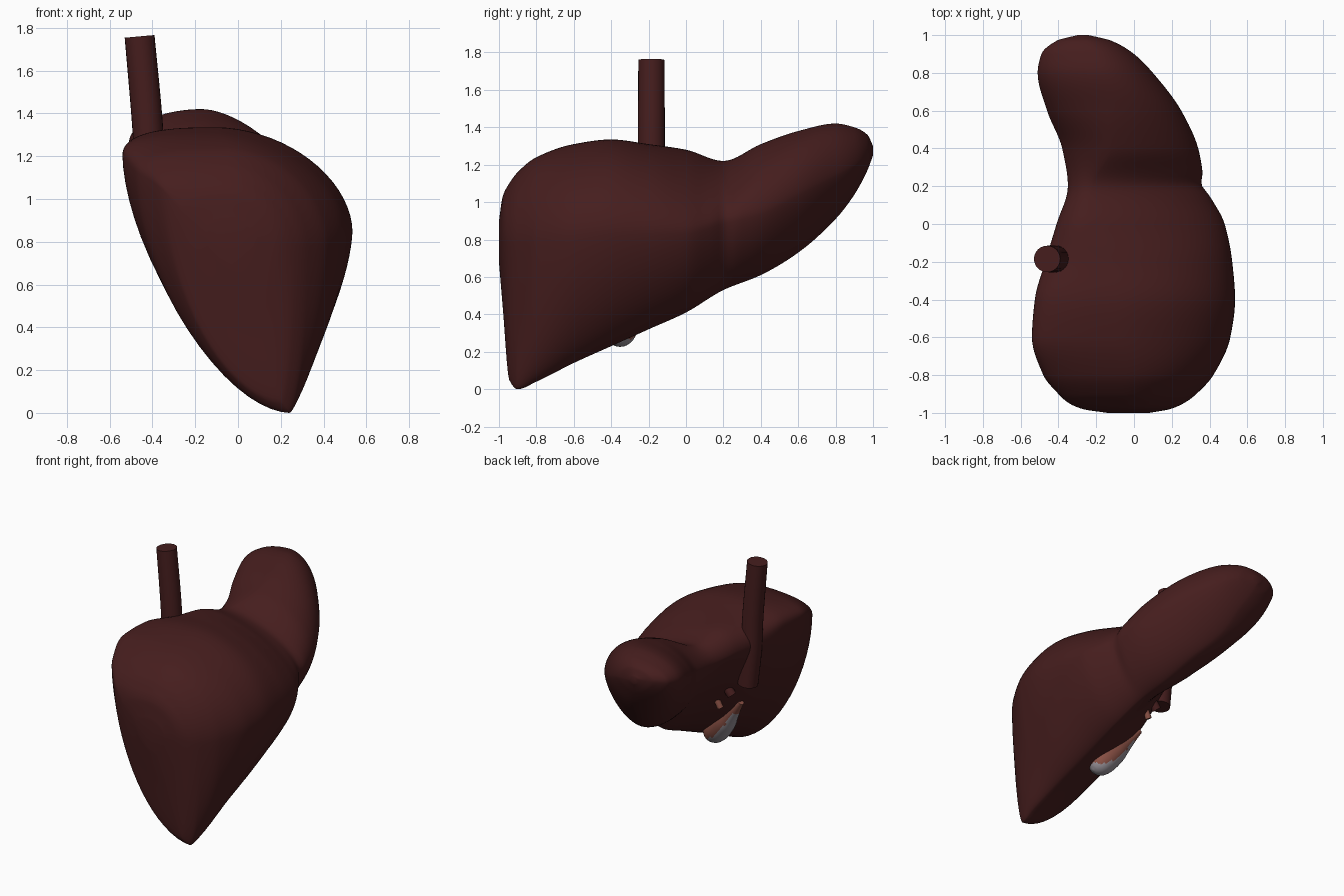
import bpy, bmesh, math
from mathutils import Vector

if "Cube" in bpy.data.objects:
    bpy.data.objects.remove(bpy.data.objects["Cube"])


def material(name, rgb):
    m = bpy.data.materials.new(name)
    m.diffuse_color = (*rgb, 1)
    m.use_nodes = True
    m.node_tree.nodes["Principled BSDF"].inputs["Base Color"].default_value = m.diffuse_color
    return m


LIVER = material("liver red brown", (0.060, 0.0125, 0.0125))
SALMON = material("bile duct salmon", (0.25, 0.08, 0.058))
GREY = material("gallbladder grey", (0.31, 0.28, 0.31))


def skin(name, rings, mats, rule=None):
    """Join rings of points into a closed, smooth-shaded tube."""
    bm = bmesh.new()
    loops = [[bm.verts.new(p) for p in r] for r in rings]
    n = len(loops[0])
    for a, b in zip(loops, loops[1:]):
        for i in range(n):
            bm.faces.new((a[i], a[(i + 1) % n], b[(i + 1) % n], b[i]))
    bm.faces.new(loops[0])
    bm.faces.new(loops[-1])
    bmesh.ops.recalc_face_normals(bm, faces=bm.faces)
    bm.normal_update()
    if rule:
        for f in bm.faces:
            f.material_index = rule(f)
    me = bpy.data.meshes.new(name)
    bm.to_mesh(me)
    bm.free()
    for m in mats:
        me.materials.append(m)
    ob = bpy.data.objects.new(name, me)
    bpy.context.collection.objects.link(ob)
    bpy.ops.object.select_all(action='DESELECT')
    ob.select_set(True)
    bpy.context.view_layer.objects.active = ob
    bpy.ops.object.shade_smooth_by_angle(angle=math.radians(60))
    return ob


def interpolate(rows, steps):
    """Smooth curve through table rows; first column is the parameter."""
    def slope(i, c):
        if i == 0 or i == len(rows) - 1:
            j = min(i, len(rows) - 2)
            return (rows[j + 1][c] - rows[j][c]) / (rows[j + 1][0] - rows[j][0])
        s = [(rows[k + 1][c] - rows[k][c]) / (rows[k + 1][0] - rows[k][0]) for k in (i - 1, i)]
        return 2 * s[0] * s[1] / (s[0] + s[1]) if s[0] * s[1] > 0 else 0
    out = []
    for i in range(len(rows) - 1):
        a, b = rows[i], rows[i + 1]
        h = b[0] - a[0]
        for k in range(steps):
            t = k / steps
            row = [a[0] + h * t]
            for c in range(1, len(a)):
                row.append(a[c] * (2*t**3 - 3*t*t + 1) + b[c] * (3*t*t - 2*t**3)
                           + h * slope(i, c) * (t**3 - 2*t*t + t)
                           + h * slope(i + 1, c) * (t**3 - t*t))
            out.append(row)
    out.append(list(rows[-1]))
    return out


def bump(y, centre, width):
    return math.exp(-((y - centre) / width) ** 2)


# Liver: y, back x, its z, front x, its z, top x, top z, bottom x, bottom z
STATIONS = [
    (-1.0, -.14, .83, .08, .80, -.03, .90, .00, .68),
    (-.98, -.27, .95, .19, .80, -.05, 1.03, .08, .44),
    (-.945, -.35, 1.04, .27, .78, -.05, 1.10, .20, .05),
    (-.90, -.40, 1.08, .33, .78, -.05, 1.16, .24, .00),
    (-.80, -.48, 1.13, .42, .80, -.05, 1.24, .24, .04),
    (-.60, -.54, 1.20, .51, .83, -.10, 1.31, .22, .14),
    (-.40, -.525, 1.20, .535, .85, -.10, 1.335, .20, .23),
    (-.20, -.47, 1.15, .52, .85, -.15, 1.31, .18, .32),
    (.00, -.41, 1.13, .48, .85, -.24, 1.28, .16, .41),
    (.20, -.35, 1.10, .38, .90, -.22, 1.22, .11, .53),
    (.40, -.38, 1.14, .34, .95, -.12, 1.31, .06, .61),
    (.60, -.46, 1.20, .25, 1.05, -.12, 1.38, -.01, .73),
    (.80, -.51, 1.26, .10, 1.15, -.17, 1.42, -.14, .91),
    (.90, -.49, 1.28, .00, 1.20, -.20, 1.40, -.18, 1.04),
    (.97, -.41, 1.29, -.12, 1.25, -.25, 1.36, -.24, 1.17),
    (1.0, -.30, 1.29, -.24, 1.27, -.27, 1.30, -.27, 1.25),
]


def liver_ring(row, n=18):
    y, xl, zl, xr, zr, xt, zt, xb, zb = row
    xr -= 0.02 * bump(y, .21, .04)          # groove between the lobes
    tip = bump(y, -.88, .15)
    hollow = 1.65 - .4 * bump(y, .05, .27) + .1 * tip  # flatter underside at the hilum
    shoulder = 2 - .5 * bump(y, .4, .2) + .9 * bump(y, -.55, .4)
    dome = 1.85 - .2 * bump(y, .12, .2)
    border = 1.6 + .2 * tip
    # each quarter runs from a side point to a top or bottom point
    quarters = [((xl, zl), (xt, zt), shoulder, False), ((xr, zr), (xt, zt), dome, True),
                ((xr, zr), (xb, zb), border, False), ((xl, zl), (xb, zb), hollow, True)]
    pts = []
    for (sx, sz), (ex, ez), p, back in quarters:
        for k in range(n):
            a = math.pi / 2 * (1 - k / n if back else k / n)
            u = max(0, math.cos(a)) ** (2 / p)
            w = max(0, math.sin(a)) ** (2 / p)
            pts.append((ex + (sx - ex) * u, y, sz + (ez - sz) * w))
    return pts


skin("liver", [liver_ring(r) for r in interpolate(STATIONS, 8)], [LIVER])


def tube(name, rows, mats, steps=6, sides=24, rule=None):
    """rows: t, x, y, z, radius"""
    path = interpolate(rows, steps)
    rings = []
    for i, r in enumerate(path):
        a, b = path[max(i - 1, 0)], path[min(i + 1, len(path) - 1)]
        d = (Vector(b[1:4]) - Vector(a[1:4])).normalized()
        s = d.cross(Vector((0, 1, 0))).normalized()
        q = d.cross(s)
        rings.append([Vector(r[1:4]) + r[4] * (s * math.cos(v) + q * math.sin(v))
                      for v in (2 * math.pi * k / sides for k in range(sides))])
    return skin(name, rings, mats, rule)


# Large vein running up the back of the liver
tube("vena_cava", [(0, -.385, -.18, .83, .07), (.3, -.41, -.185, 1.10, .072),
                   (.5, -.42, -.185, 1.30, .072), (1, -.46, -.185, 1.76, .07)], [LIVER])

# Gallbladder: pear shape, grey on the hanging side, salmon neck and top
A, N = Vector((.06, -.37, .245)), Vector((-.27, -.265, .63))
PEAR = [(0, .004), (.02, .035), (.07, .066), (.14, .083), (.26, .092), (.45, .085),
        (.65, .06), (.85, .035), (1, .02)]
HANG = Vector((-.3, -.45, -.8)).normalized()
tube("gallbladder", [(t, *A.lerp(N, t), r) for t, r in PEAR], [SALMON, GREY], 4, 32,
     lambda f: int(f.normal.dot(HANG) > -.1 and f.calc_center_median().z < .53))

# Duct and vessel stubs at the hilum
tube("bile_duct", [(0, -.13, -.09, .80, .022), (1, -.215, -.10, .635, .022)], [SALMON])
tube("portal_vein", [(0, -.17, -.11, .90, .033), (1, -.30, -.115, .745, .033)], [LIVER])
